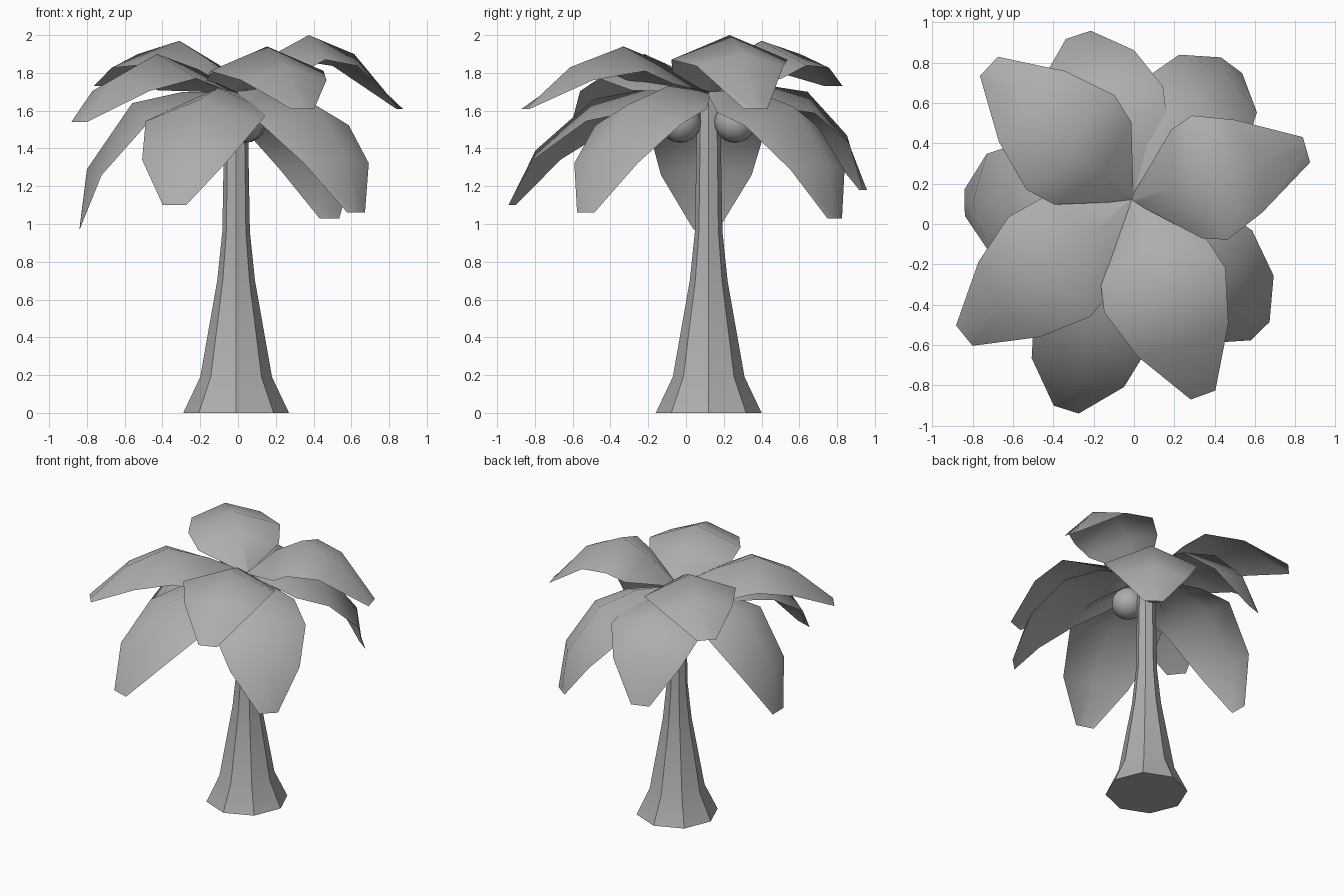
import bpy
import bmesh
from math import radians, cos, sin
from mathutils import Vector, Matrix

cube = bpy.data.objects.get("Cube")
if cube:
    bpy.data.objects.remove(cube, do_unlink=True)

grey = bpy.data.materials.new("plain grey")
grey.use_nodes = True
colour = (0.42, 0.42, 0.42, 1)
grey.diffuse_color = colour
grey.node_tree.nodes["Principled BSDF"].inputs["Base Color"].default_value = colour

AXIS = Vector((-0.01, 0.12, 0))


def finish(name, bm, angle):
    """Turn a bmesh into a grey object, smooth below the given angle."""
    mesh = bpy.data.meshes.new(name)
    bm.to_mesh(mesh)
    bm.free()
    mesh.materials.append(grey)
    obj = bpy.data.objects.new(name, mesh)
    bpy.context.collection.objects.link(obj)
    bpy.ops.object.select_all(action='DESELECT')
    obj.select_set(True)
    bpy.context.view_layer.objects.active = obj
    bpy.ops.object.shade_smooth_by_angle(angle=radians(angle))
    return obj


# Trunk: flared octagon rings, closed at both ends
def trunk(profile, sides=8):
    bm = bmesh.new()
    rings = []
    for radius, z in profile:
        turns = [radians(360 * i / sides) for i in range(sides)]
        rings.append([bm.verts.new(AXIS + Vector((radius * cos(a), radius * sin(a), z)))
                      for a in turns])
    for low, high in zip(rings, rings[1:]):
        for i in range(sides):
            j = (i + 1) % sides
            bm.faces.new((low[i], low[j], high[j], high[i]))
    bm.faces.new(rings[0][::-1])
    bm.faces.new(rings[-1])
    finish("trunk", bm, 35)


trunk([(0.28, 0), (0.19, 0.19), (0.1, 0.7), (0.073, 0.96), (0.065, 1.4), (0.06, 1.68)])

# Fronds: an arched midrib with both edges drooping at right angles to it
HALF_WIDTH = (0.015, 0.28, 0.32, 0.24, 0.065)
DROOP = (0.005, 0.12, 0.13, 0.08, 0.0)


def frond(name, heading, *midrib):
    path = [Vector((0, 0, 1.7))] + [Vector((d, 0, z)) for d, z in midrib]
    place = Matrix.Translation(AXIS) @ Matrix.Rotation(radians(heading), 4, 'Z')
    bm = bmesh.new()
    rows = []
    for i, point in enumerate(path):
        along = (path[min(i + 1, len(path) - 1)] - path[max(i - 1, 0)]).normalized()
        down = Vector((along.z, 0, -along.x))
        rows.append([bm.verts.new(place @ (point + Vector((0, side * HALF_WIDTH[i], 0))
                                           + abs(side) * DROOP[i] * down))
                     for side in (-1, 0, 1)])
    for near, far in zip(rows, rows[1:]):
        for k in range(2):
            bm.faces.new((near[k], far[k], far[k + 1], near[k + 1]))
    finish(name, bm, 80)


# Upper fronds: heading, then (reach, height) along the midrib
frond("upper_frond_back_right", 137, (0.2, 1.87), (0.41, 1.97), (0.71, 1.9), (0.97, 1.73))
frond("upper_frond_left", 16, (0.21, 1.9), (0.4, 2.0), (0.65, 1.9), (0.9, 1.61))
frond("upper_frond_front", -70, (0.25, 1.85), (0.48, 1.94), (0.78, 1.83), (1.03, 1.61))
frond("upper_frond_front_right", 219, (0.26, 1.82), (0.54, 1.9), (0.83, 1.77), (1.07, 1.54))

# Lower fronds, hanging further down
frond("lower_frond_right", 181, (0.28, 1.7), (0.55, 1.64), (0.79, 1.29), (0.83, 0.97))
frond("lower_frond_front_right", 252.6, (0.32, 1.72), (0.64, 1.66), (0.96, 1.39), (1.09, 1.1))
frond("lower_frond_front_left", -45.7, (0.3, 1.73), (0.6, 1.63), (0.83, 1.36), (0.91, 1.06))
frond("lower_frond_back_left", 53.5, (0.28, 1.71), (0.56, 1.62), (0.79, 1.32), (0.83, 1.03))
frond("lower_frond_back", 108, (0.28, 1.74), (0.55, 1.7), (0.77, 1.47), (0.86, 1.18))

# Coconuts tucked beneath the crown
for name, x, y in (("coconut_front", 0.03, -0.03), ("coconut_back", 0.04, 0.26)):
    bm = bmesh.new()
    bmesh.ops.create_uvsphere(bm, u_segments=16, v_segments=10, radius=0.11,
                              matrix=Matrix.Translation((x, y, 1.54)))
    finish(name, bm, 60)
